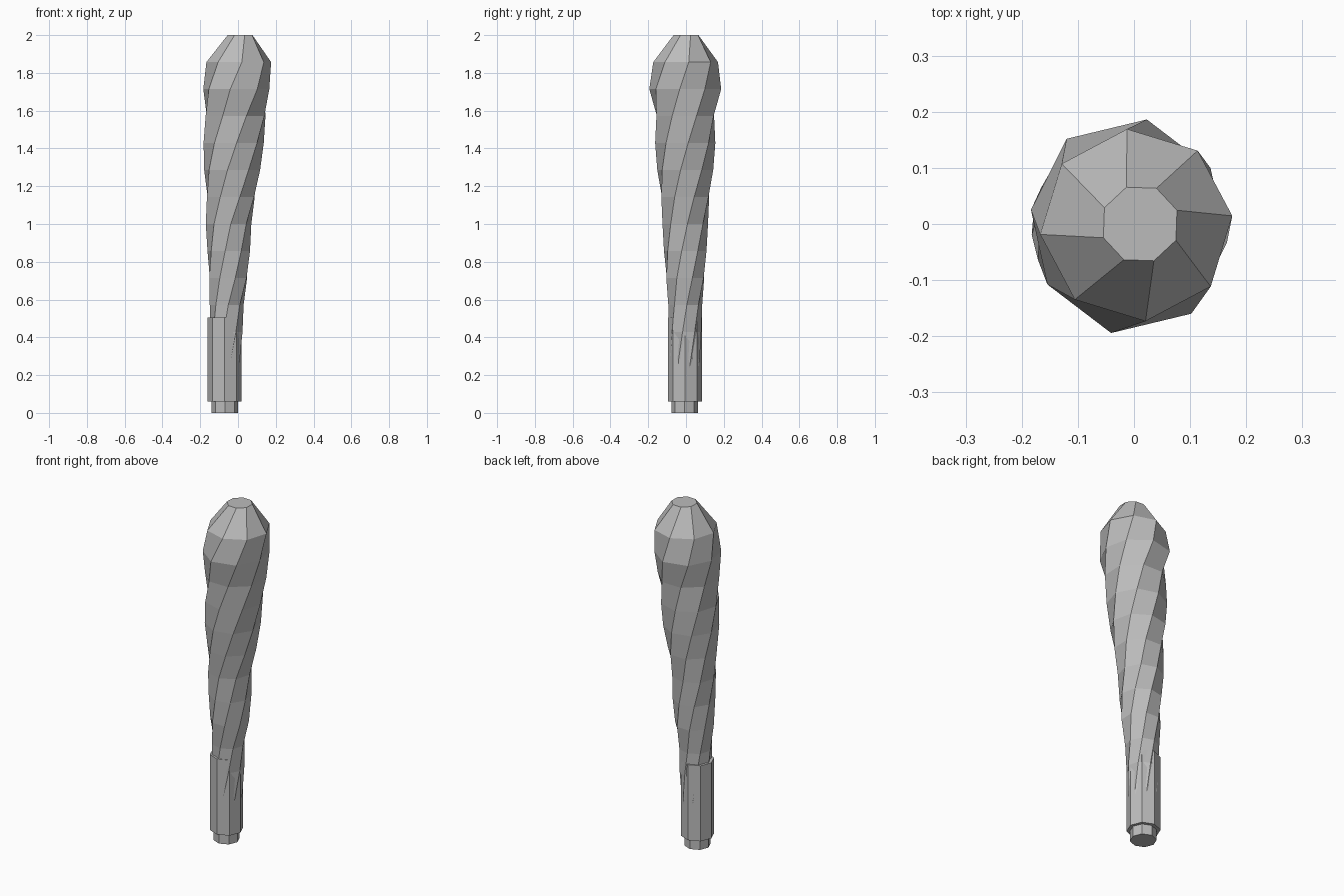
import bpy, bmesh, math

SIDES = 8
cube = bpy.data.objects.get("Cube")
if cube:
    bpy.data.objects.remove(cube, do_unlink=True)

grey = bpy.data.materials.new("plain grey")
grey.use_nodes = True
grey.diffuse_color = (0.5, 0.5, 0.5, 1)
grey.node_tree.nodes["Principled BSDF"].inputs["Base Color"].default_value = (0.5, 0.5, 0.5, 1)


def loft(name, rings):
    """Skin a stack of rings (z, centre x, centre y, radius, turn in degrees, stretch) and cap both ends."""
    bm = bmesh.new()
    loops = []
    for z, cx, cy, r, turn, stretch in rings:
        loop = []
        for i in range(SIDES):
            a = math.radians(turn) + i * math.tau / SIDES
            rr = r * (1 + stretch * math.cos(2 * (a - math.radians(100))))
            loop.append(bm.verts.new((cx + rr * math.cos(a), cy + rr * math.sin(a), z)))
        loops.append(loop)
    for low, high in zip(loops, loops[1:]):
        for i in range(SIDES):
            j = (i + 1) % SIDES
            bm.faces.new((low[i], low[j], high[j], high[i]))
    bm.faces.new(loops[0])
    bm.faces.new(loops[-1])
    bmesh.ops.recalc_face_normals(bm, faces=bm.faces[:])
    mesh = bpy.data.meshes.new(name)
    bm.to_mesh(mesh)
    bm.free()
    mesh.materials.append(grey)
    obj = bpy.data.objects.new(name, mesh)
    bpy.context.collection.objects.link(obj)
    return obj


# Twisted club head, from the tip down into the grip: centre x, radius, stretch
profile = [
    (0.011, 0.070, 0), (0.004, 0.172, 0), (-0.009, 0.185, 0.055), (-0.013, 0.166, -0.02),
    (-0.023, 0.160, 0), (-0.031, 0.150, 0), (-0.038, 0.135, 0), (-0.050, 0.121, 0),
    (-0.049, 0.114, 0), (-0.052, 0.107, 0), (-0.060, 0.090, 0), (-0.061, 0.086, 0),
    (-0.067, 0.084, 0), (-0.070, 0.075, 0),
]
rings = [(2 - k / 7, cx, -0.004 * min(k, 2) / 2, r, 20.5 - 15 * k, s)
         for k, (cx, r, s) in enumerate(profile)]
loft("twisted_club_head", rings[::-1])

# Straight grip sleeve and the narrower butt below it
loft("grip", [(z, -0.071, -0.006, 0.09, 0, 0) for z in (0.06, 0.505)])
loft("butt_end", [(z, -0.070, -0.007, 0.071, 0, 0) for z in (0, 0.07)])
